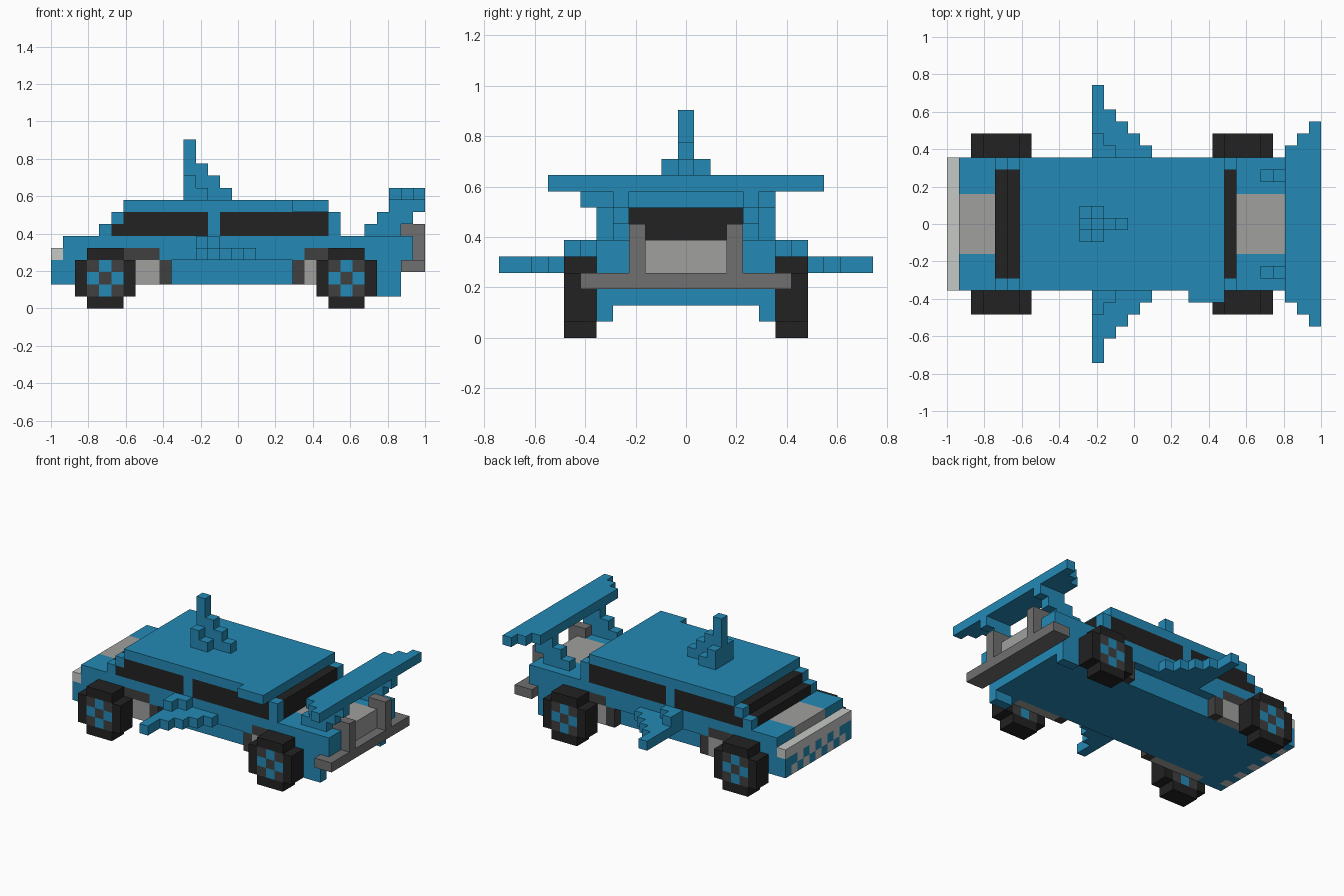
import bpy, bmesh

if "Cube" in bpy.data.objects:
    bpy.data.objects.remove(bpy.data.objects["Cube"])

V = 2 / 31          # size of one block; the car is 31 blocks long
COLOURS = {
    "blue": (0.017, 0.25, 0.46),
    "black": (0.016, 0.016, 0.016),
    "dark_grey": (0.05, 0.05, 0.05),
    "mid_grey": (0.16, 0.16, 0.16),
    "silver": (0.35, 0.35, 0.345),
    "pale_grey": (0.56, 0.58, 0.56),
}
MATS = {}
for name, c in COLOURS.items():
    MATS[name] = bpy.data.materials.new(name)
    MATS[name].diffuse_color = (*c, 1)

cells = {}          # block position -> (part, colour); later fills replace earlier ones


def fill(part, colour, x, y, z, mirror=False):
    """Fill a range of blocks; y is measured from the centre line."""
    spans = [y, (-y[1], -y[0])] if mirror else [y]
    for a, b in spans:
        for i in range(*x):
            for j in range(int(a + 11.5), int(b + 11.5)):
                for k in range(*z):
                    cells[i, j, k] = (part, colour)


def both(part, colour, x, y, z):
    fill(part, colour, x, y, z, True)


W = (-5.5, 5.5)

# Body: upper shell, recessed lower core, nose and tail
fill("body", "blue", (1, 30), W, (4, 6))
fill("body", "blue", (1, 29), (-4.5, 4.5), (2, 4))
fill("body", "blue", (0, 3), W, (2, 4))
fill("body", "blue", (26, 29), W, (2, 4))
both("mud_flap", "blue", (27, 29), (4.5, 5.5), (1, 2))

# Nose strip and row of teeth
fill("nose_strip", "pale_grey", (0, 1), W, (4, 5))
for n in range(-4, 5):
    row = 2 if n % 2 == 0 else 3
    fill("teeth", "pale_grey", (0, 1), (n - 0.5, n + 0.5), (row, row + 1))

# Hood and trunk stripes
fill("hood_stripe", "silver", (1, 4), (-2.5, 2.5), (5, 6))
fill("trunk_stripe", "silver", (24, 30), (-2.5, 2.5), (4, 6))

# Wheel arches: dark surround with a silver panel
both("front_arch", "silver", (3, 9), (4.5, 5.5), (2, 4))
both("front_arch", "dark_grey", (3, 9), (4.5, 5.5), (4, 5))
both("front_arch", "dark_grey", (9, 10), (4.5, 5.5), (2, 4))
both("rear_arch", "silver", (21, 26), (4.5, 5.5), (2, 4))
both("rear_arch", "dark_grey", (21, 26), (4.5, 5.5), (4, 5))
both("rear_arch", "dark_grey", (20, 21), (4.5, 5.5), (2, 4))

# Cabin with stepped windscreen, pillars, windows and roof
for i, k in ((4, 6), (5, 7)):
    fill("cabin", "blue", (i, i + 1), W, (k, k + 1))
    fill("windscreen", "black", (i, i + 1), (-4.5, 4.5), (k, k + 1))
fill("side_windows", "black", (5, 13), W, (6, 7))
fill("side_windows", "black", (6, 13), W, (7, 8))
fill("cabin", "blue", (13, 14), W, (6, 8))
fill("side_windows", "black", (14, 23), W, (6, 8))
fill("cabin", "blue", (23, 24), W, (6, 8))
fill("rear_window", "black", (23, 24), (-4.5, 4.5), (6, 8))
fill("roof", "blue", (6, 23), W, (8, 9))
fill("roof", "blue", (20, 23), (-6.5, -5.5), (8, 9))

# Roof fin: stepped blade with a wider root
for i, top in zip(range(11, 15), (14, 12, 11, 10)):
    fill("roof_fin", "blue", (i, i + 1), (-0.5, 0.5), (9, top))
fill("roof_fin", "blue", (11, 12), (-1.5, 1.5), (9, 11))
fill("roof_fin", "blue", (12, 13), (-1.5, 1.5), (9, 10))

# Side fins: same stepped shape lying flat
for i, tip in zip(range(12, 17), (11.5, 9.5, 8.5, 7.5, 6.5)):
    both("side_fin", "blue", (i, i + 1), (5.5, tip), (4, 5))
both("side_fin", "blue", (12, 13), (5.5, 7.5), (5, 6))
both("side_fin", "blue", (13, 14), (5.5, 6.5), (5, 6))

# Tail wing on two slanted struts
for n in range(3):
    both("wing_strut", "blue", (26 + n, 29 + n), (3.5, 4.5), (6 + n, 7 + n))
    fill("tail_wing", "blue", (28 + n, 29 + n), (-6.5 - n, 6.5 + n), (9, 10))

# Rear bumper bar with upright posts
fill("rear_bumper", "mid_grey", (29, 31), (-6.5, 6.5), (3, 4))
both("bumper_post", "mid_grey", (30, 31), (2.5, 3.5), (4, 7))
both("bumper_post", "mid_grey", (29, 30), (2.5, 3.5), (6, 7))

# Wheels: clipped square tyre with a chequered hub
for label, x0 in (("front_wheel", 2), ("rear_wheel", 22)):
    for a in range(5):
        for k in range(5):
            if a in (0, 4) and k in (0, 4):
                continue
            hub = 1 <= a <= 3 and 1 <= k <= 3
            colour = "black" if not hub else "blue" if (a + k) % 2 else "dark_grey"
            both(label, colour, (x0 + a, x0 + a + 1), (5.5, 7.5), (k, k + 1))


# Turn each part into a clean mesh, keeping only the outside faces
def build(part):
    names = sorted({c for p, c in cells.values() if p == part})
    bm = bmesh.new()
    made = {}

    def vert(p):
        if p not in made:
            made[p] = bm.verts.new((p[0] * V - 1, (p[1] - 11.5) * V, p[2] * V))
        return made[p]

    for pos, (owner, colour) in cells.items():
        if owner != part:
            continue
        for axis in range(3):
            for side in (0, 1):
                near = list(pos)
                near[axis] += 2 * side - 1
                if tuple(near) in cells:
                    continue
                u, w = (axis + 1) % 3, (axis + 2) % 3
                loop = []
                for du, dw in ((0, 0), (1, 0), (1, 1), (0, 1)):
                    q = list(pos)
                    q[axis] += side
                    q[u] += du
                    q[w] += dw
                    loop.append(vert(tuple(q)))
                face = bm.faces.new(loop if side else loop[::-1])
                face.material_index = names.index(colour)
    bmesh.ops.dissolve_limit(bm, angle_limit=0.01, verts=bm.verts[:],
                             edges=bm.edges[:], delimit={'MATERIAL'})
    mesh = bpy.data.meshes.new(part)
    bm.to_mesh(mesh)
    bm.free()
    for n in names:
        mesh.materials.append(MATS[n])
    bpy.context.collection.objects.link(bpy.data.objects.new(part, mesh))


for part in sorted({p for p, _ in cells.values()}):
    build(part)

for m in bpy.data.materials:
    if m.users and not m.is_grease_pencil:
        m.use_nodes = True
        m.node_tree.nodes["Principled BSDF"].inputs["Base Color"].default_value = m.diffuse_color
